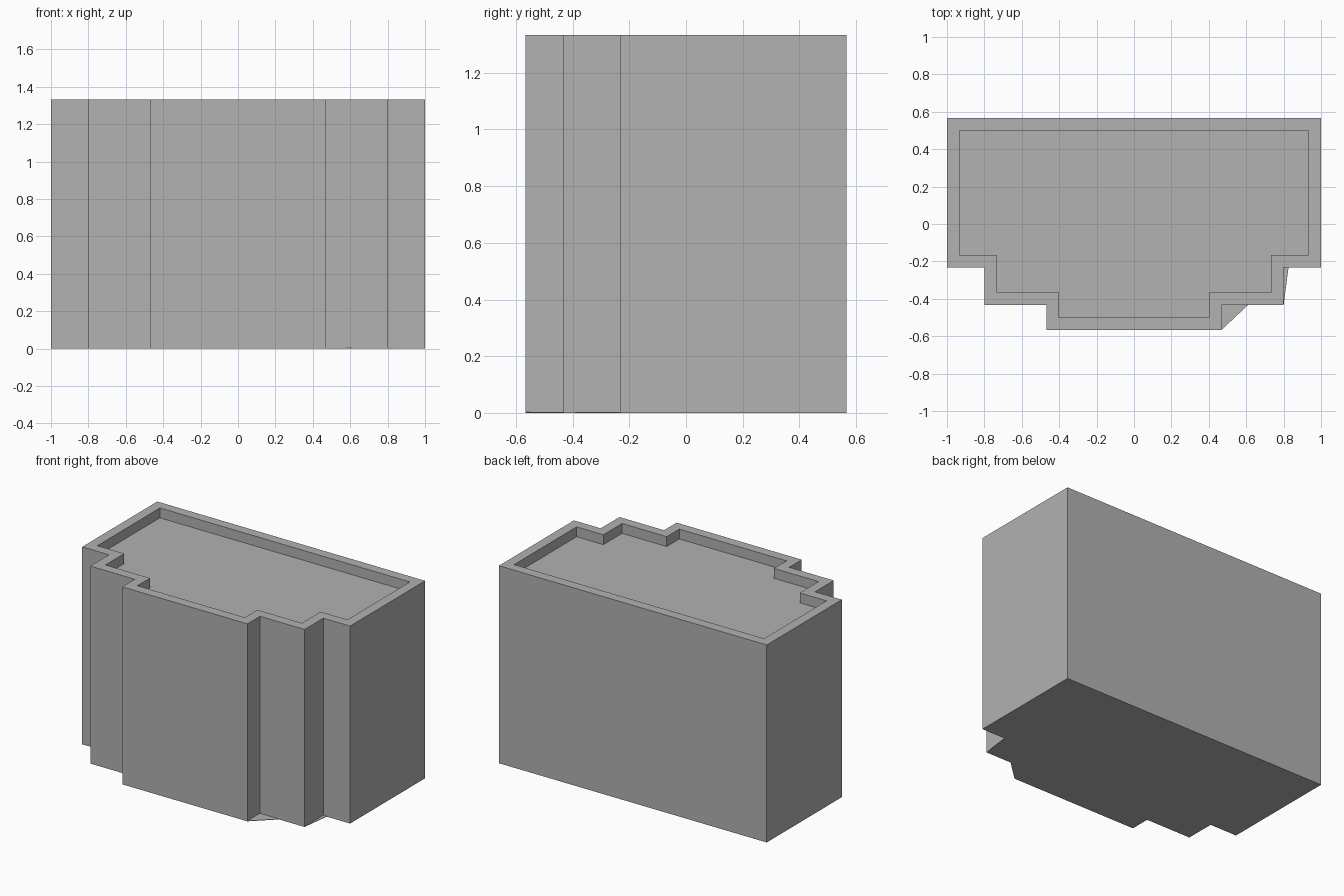
import bpy
import bmesh

cube = bpy.data.objects.get("Cube")
if cube:
    bpy.data.objects.remove(cube, do_unlink=True)

HEIGHT = 1.333
WALL = 0.0667      # parapet width and depth
BASE = 0.003       # thin ground plate

grey = bpy.data.materials.new("plain_grey")
grey.use_nodes = True
colour = (0.445, 0.445, 0.445, 1)
grey.diffuse_color = colour
grey.node_tree.nodes["Principled BSDF"].inputs["Base Color"].default_value = colour


def prism(name, outline, z0, z1, rim=0):
    """Extrude an outline upward; optionally sink the top inside a rim."""
    bm = bmesh.new()
    bottom = bm.faces.new([bm.verts.new((x, y, z0)) for x, y in outline])
    bottom.normal_update()
    if bottom.normal.z > 0:
        bottom.normal_flip()
    lower = bottom.verts[:]
    upper = [bm.verts.new((v.co.x, v.co.y, z1)) for v in lower]
    top = bm.faces.new(upper[::-1])
    for i in range(len(lower)):
        j = (i + 1) % len(lower)
        bm.faces.new((lower[j], lower[i], upper[i], upper[j]))
    bm.normal_update()
    if rim:
        bmesh.ops.inset_region(bm, faces=[top], thickness=rim, use_even_offset=True)
        # Sink the roof so the rim becomes a parapet
        result = bmesh.ops.extrude_discrete_faces(bm, faces=[top])
        floor = result["faces"][0]
        bmesh.ops.translate(bm, verts=floor.verts[:], vec=(0, 0, -rim))
    bmesh.ops.recalc_face_normals(bm, faces=bm.faces[:])
    mesh = bpy.data.meshes.new(name)
    bm.to_mesh(mesh)
    bm.free()
    mesh.materials.append(grey)
    obj = bpy.data.objects.new(name, mesh)
    bpy.context.collection.objects.link(obj)
    return obj


# Stepped plan: right half from front to back, mirrored for the other half
half = [(0.467, -0.567), (0.467, -0.433), (0.8, -0.433),
        (0.8, -0.233), (1, -0.233), (1, 0.567)]
mirrored = [(-x, y) for x, y in reversed(half)]
prism("building_block", half + mirrored, BASE, HEIGHT, WALL)

# Base plate, with slightly splayed steps on the left
splayed = [(0.467, -0.567), (0.61, -0.433), (0.8, -0.433),
           (0.826, -0.233), (1, -0.233), (1, 0.567)]
prism("base_plate", splayed + mirrored, 0, BASE)
